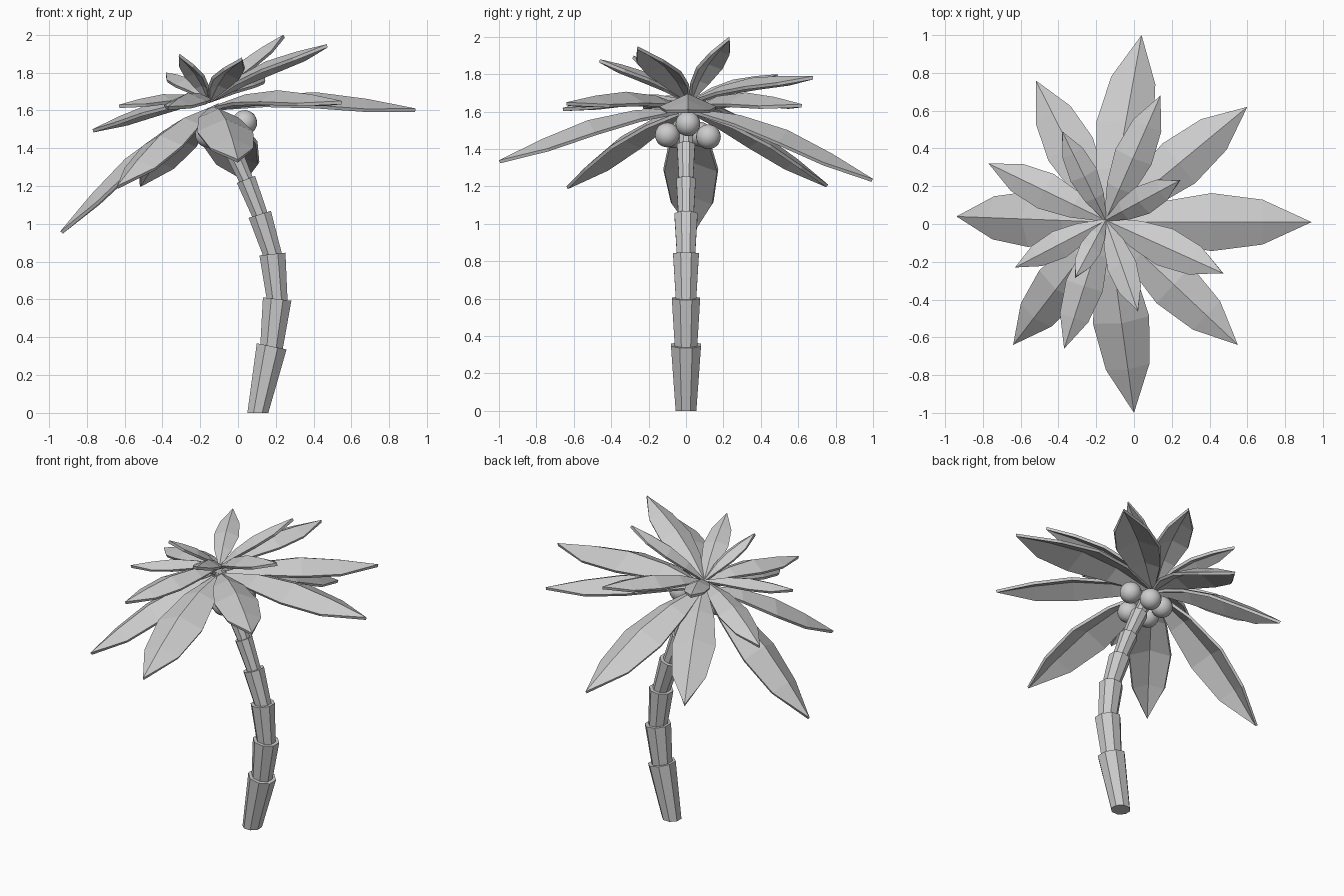
import bpy, bmesh, math
from mathutils import Vector

if "Cube" in bpy.data.objects:
    bpy.data.objects.remove(bpy.data.objects["Cube"])


def finish(name, bm):
    bmesh.ops.recalc_face_normals(bm, faces=bm.faces[:])
    mesh = bpy.data.meshes.new(name)
    bm.to_mesh(mesh)
    bm.free()
    obj = bpy.data.objects.new(name, mesh)
    bpy.context.collection.objects.link(obj)
    return obj


def ring(bm, centre, axis, radius, sides=8):
    # ring of vertices lying across the given axis
    u = Vector((0, 1, 0)).cross(axis).normalized()
    v = axis.cross(u).normalized()
    angles = [math.tau * (k + 0.5) / sides for k in range(sides)]
    return [bm.verts.new(centre + radius * (u * math.cos(a) + v * math.sin(a))) for a in angles]


# Trunk: flared segments stacked along a bent path (x, z, bottom radius, top radius)
path = [(0.105, 0), (0.178, 0.352), (0.207, 0.602), (0.182, 0.84),
        (0.115, 1.05), (0.042, 1.235), (-0.042, 1.42), (-0.14, 1.62)]
radii = [(0.06, 0.087), (0.064, 0.082), (0.058, 0.075), (0.052, 0.067),
         (0.044, 0.056), (0.04, 0.052), (0.036, 0.045)]
for i, (r0, r1) in enumerate(radii):
    a = Vector((path[i][0], 0, path[i][1]))
    b = Vector((path[i + 1][0], 0, path[i + 1][1]))
    axis = (b - a).normalized()
    bm = bmesh.new()
    if i == 0:
        low = ring(bm, a, Vector((0, 0, 1)), r0)
    else:
        low = ring(bm, a - axis * 0.02, axis, r0)
    high = ring(bm, b, axis, r1)
    for k in range(8):
        n = (k + 1) % 8
        bm.faces.new((low[k], low[n], high[n], high[k]))
    bm.faces.new(low[::-1])
    bm.faces.new(high)
    finish(f"trunk_segment_{i + 1}", bm)


# Leaf: folded, arched blade running from the crown to its tip
def leaf(name, base, tip):
    base, tip = Vector(base), Vector(tip)
    d = tip - base
    length = d.length
    side = d.cross(Vector((0, 0, 1))).normalized()
    up = side.cross(d).normalized()
    bm = bmesh.new()
    rows = []
    for t, half, arch in ((0, 0.012, 0), (0.26, 0.1, 0.06), (0.51, 0.142, 0.075), (0.76, 0.11, 0.045)):
        c = base + d * t + up * arch * length
        drop = up * half * length * 0.45
        out = side * half * length
        rows.append([bm.verts.new(p) for p in (c - out - drop, c, c + out - drop)])
    end = bm.verts.new(tip)
    for p, q in zip(rows, rows[1:]):
        for k in (0, 1):
            bm.faces.new((p[k], p[k + 1], q[k + 1], q[k]))
    for k in (0, 1):
        bm.faces.new((rows[-1][k], rows[-1][k + 1], end))
    obj = finish(name, bm)
    if obj.data.polygons[0].normal.dot(up) < 0:
        obj.data.flip_normals()
    mod = obj.modifiers.new("thickness", "SOLIDIFY")
    mod.thickness = 0.018
    mod.offset = -1


lower_tips = [(0.94, 0.01, 1.61), (0.60, 0.62, 1.64), (0.04, 1.0, 1.24), (-0.52, 0.76, 1.21),
              (-0.94, 0.04, 0.96), (-0.64, -0.64, 1.20), (0.0, -1.0, 1.34), (0.55, -0.64, 1.65)]
upper_tips = [(0.14, 0.68, 1.79), (-0.38, 0.49, 1.80), (-0.77, 0.32, 1.50),
              (-0.63, -0.23, 1.63), (-0.37, -0.66, 1.62), (0.02, -0.46, 1.88),
              (0.47, -0.26, 1.95), (0.24, 0.23, 2.0), (-0.31, -0.28, 1.90)]
for i, tip in enumerate(lower_tips):
    leaf(f"lower_leaf_{i + 1}", (-0.14, 0.01, 1.62), tip)
for i, tip in enumerate(upper_tips):
    leaf(f"upper_leaf_{i + 1}", (-0.15, 0.02, 1.66), tip)

# Coconuts clustered under the crown
for i, c in enumerate([(0.035, 0.01, 1.535), (-0.04, -0.1, 1.475), (-0.03, 0.12, 1.465),
                       (-0.16, 0.07, 1.48), (-0.16, -0.06, 1.47)]):
    bpy.ops.mesh.primitive_uv_sphere_add(segments=24, ring_count=14, radius=0.066, location=c)
    bpy.context.object.name = f"coconut_{i + 1}"
    bpy.ops.object.shade_smooth()
